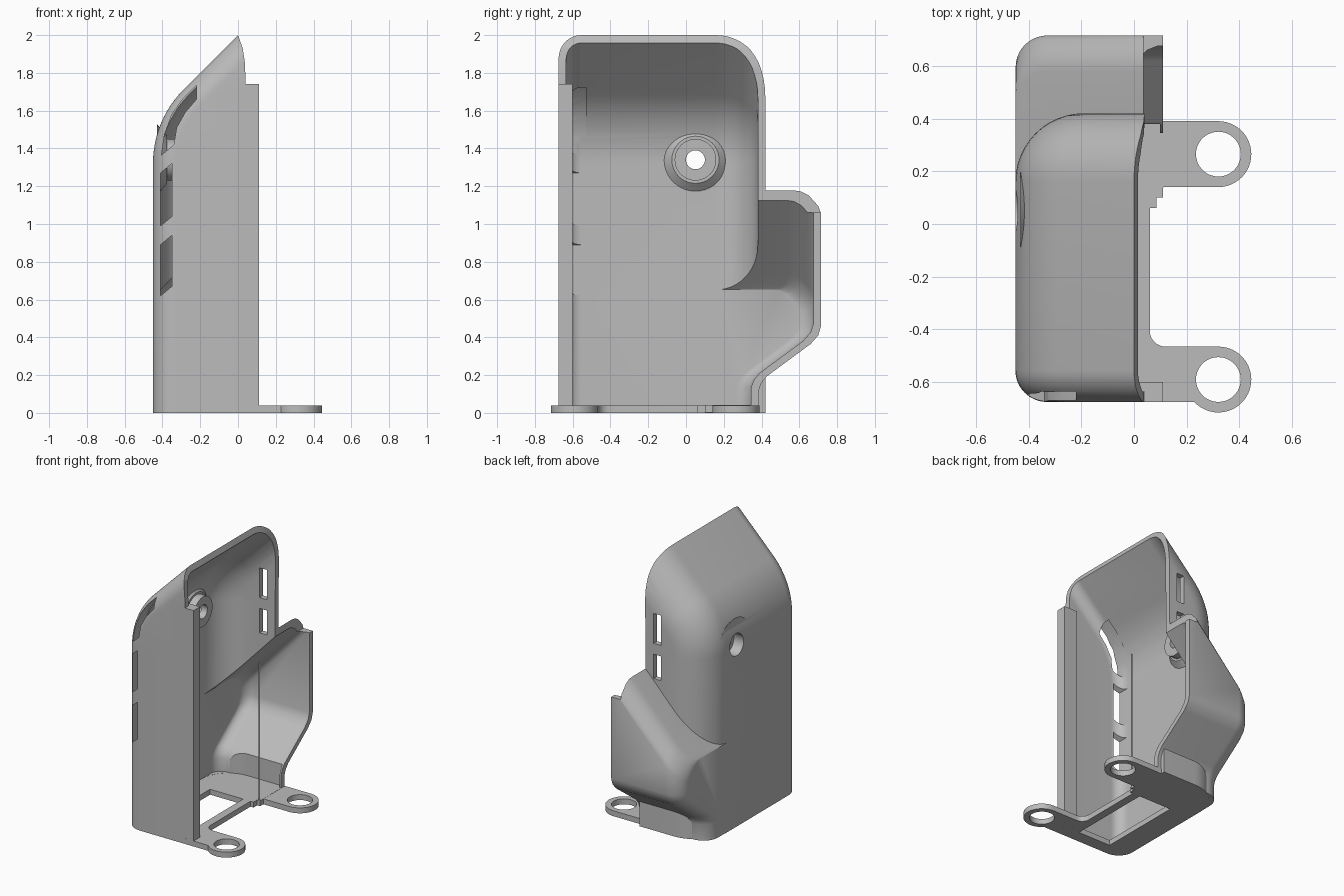
import bpy, bmesh
from math import sin, cos, radians, pi

if "Cube" in bpy.data.objects:
    bpy.data.objects.remove(bpy.data.objects["Cube"])

grey = bpy.data.materials.new("plain grey")
grey.use_nodes = True
grey.diffuse_color = (0.5, 0.5, 0.5, 1)
grey.node_tree.nodes["Principled BSDF"].inputs["Base Color"].default_value = (0.5, 0.5, 0.5, 1)

WALL = 0.04


def loft(name, rings):
    """Closed solid through a list of equal-length rings."""
    bm = bmesh.new()
    rows = [[bm.verts.new(p) for p in ring] for ring in rings]
    n = len(rows[0])
    for a, b in zip(rows, rows[1:]):
        for i in range(n):
            j = (i + 1) % n
            bm.faces.new((a[i], a[j], b[j], b[i]))
    bm.faces.new(rows[0])
    bm.faces.new(rows[-1])
    bmesh.ops.recalc_face_normals(bm, faces=bm.faces)
    mesh = bpy.data.meshes.new(name)
    bm.to_mesh(mesh)
    bm.free()
    mesh.materials.append(grey)
    ob = bpy.data.objects.new(name, mesh)
    bpy.context.collection.objects.link(ob)
    return ob


def prism(name, xz, y0, y1):
    return loft(name, [[(x, y, z) for x, z in xz] for y in (y0, y1)])


def box(name, x0, x1, y0, y1, z0, z1):
    return prism(name, [(x0, z0), (x1, z0), (x1, z1), (x0, z1)], y0, y1)


def cone(name, y, z, x0, x1, r0, r1, n=40):
    ring = [(cos(2 * pi * i / n), sin(2 * pi * i / n)) for i in range(n)]
    return loft(name, [[(x, y + r * c, z + r * s) for c, s in ring]
                       for x, r in ((x0, r0), (x1, r1))])


def arc(cx, cy, r, a0, a1, n=12):
    angles = [radians(a0 + (a1 - a0) * i / n) for i in range(n + 1)]
    return [(cx + r * cos(a), cy + r * sin(a)) for a in angles]


def combine(target, tool, operation):
    mod = target.modifiers.new("combine", 'BOOLEAN')
    mod.operation = operation
    mod.solver = 'EXACT'
    mod.object = tool
    bpy.context.view_layer.objects.active = target
    bpy.ops.object.modifier_apply(modifier=mod.name)
    bpy.data.objects.remove(tool)


def tower(name, t, depth, z0, run):
    """U-shaped section swept up the side wall and over the sloping top."""
    front, back = -0.675 + t, 0.42 - t
    rf, rb = 0.12 - t, 0.26 - t
    section = [(depth, front)] + arc(t + rf, front + rf, rf, 270, 180)
    section += arc(t + rb, back - rb, rb, 180, 90) + [(depth, back)]
    radius, cx, cz = 0.55, 0.10, 1.322
    stations = [(-0.45, z0, 0)]
    for i in range(13):
        a = radians(45 * i / 12)
        stations.append((cx - radius * cos(a), cz + radius * sin(a), a))
    x, z, a = stations[-1]
    stations.append((x + run, z + run, a))
    return loft(name, [[(x + u * cos(a), y, z - u * sin(a)) for u, y in section]
                       for x, z, a in stations])


def bulge(name, t, x_end, floor):
    """Rear pocket whose roof climbs towards the open side."""
    r = 0.12 - t
    stations = [(-0.449 + t + r * (1 - cos(a)), r * (1 - sin(a)))
                for a in (radians(9 * i) for i in range(11))]
    stations.append((x_end, 0))
    rings = []
    for x, inset in stations:
        top = 1.17 - 1.3 * t + 1.06 * (x - 0.03)
        k = 0.4 * t
        outer = [(0.385, floor), (0.385, 0.12 + k), (0.40, 0.16 + k), (0.43, 0.195 + k),
                 (0.66, 0.365 + k), (0.70, 0.41 + k), (0.715, 0.46 + k),
                 (0.715, top - 0.12), (0.70, top - 0.08), (0.65, top - 0.025),
                 (0.61, top - 0.004), (0.58, top)]
        ring = [(x, 0.1, floor)] + [(x, y - t - inset, z) for y, z in outer]
        rings.append(ring + [(x, 0.1, top)])
    return loft(name, rings)


# Outer shell, then hollow it out
shell = tower("shell", 0, 0.535, 0, 0.5)
combine(shell, bulge("pocket", 0, 0.11, 0.001), 'UNION')
combine(shell, tower("cavity", WALL, 0.548, WALL, 0.6), 'DIFFERENCE')
combine(shell, bulge("pocket_cavity", WALL, 0.3, WALL + 0.001), 'DIFFERENCE')

# Trim the open side to the rim line
rim = [(0, 2.6), (0, 2.0), (0.025, 1.93), (0.037, 1.85), (0.04, 1.75),
       (0.035, 1.06), (0.9, 1.06), (0.9, 2.6)]
combine(shell, prism("rim_trim", rim, -1, 1), 'DIFFERENCE')

# Front lip along the open edge
combine(shell, box("front_lip", 0, 0.11, -0.675, -0.6, 0, 1.74), 'UNION')

# Screw boss with a counterbore from outside
combine(shell, cone("boss_foot", 0.05, 1.34, -0.43, -0.375, 0.19, 0.125), 'UNION')
combine(shell, cone("boss", 0.05, 1.34, -0.43, -0.32, 0.11, 0.11), 'UNION')
combine(shell, cone("counterbore", 0.05, 1.34, -0.6, -0.37, 0.08, 0.08), 'DIFFERENCE')
combine(shell, cone("screw_hole", 0.05, 1.34, -0.6, -0.2, 0.05, 0.05), 'DIFFERENCE')

# Vents in the front corner, the top one following the curve
for z0, z1 in ((0.62, 0.94), (0.99, 1.32)):
    slot = [(-0.41, z0), (-0.35, z0 + 0.05), (-0.35, z1), (-0.41, z1 - 0.05)]
    combine(shell, prism("front_vent", slot, -0.8, -0.53), 'DIFFERENCE')
curved = [(-0.405, 1.365), (-0.39, 1.47), (-0.35, 1.58), (-0.29, 1.665), (-0.22, 1.735),
          (-0.22, 1.66), (-0.28, 1.59), (-0.325, 1.51), (-0.34, 1.42)]
combine(shell, prism("top_vent", curved, -0.8, -0.53), 'DIFFERENCE')

# Vents in the back wall
for z0, z1 in ((1.12, 1.3), (1.38, 1.6)):
    combine(shell, box("back_vent", -0.09, -0.03, 0.34, 0.5, z0, z1), 'DIFFERENCE')

# Window in the floor
combine(shell, box("floor_window", -0.27, 0.3, -0.58, 0.06, -0.1, 0.1), 'DIFFERENCE')

# Base plate with two mounting lugs
outline = [(0, -0.675)] + arc(0.32, -0.59, 0.125, -137, 90, 28)
outline += arc(0.12, -0.405, 0.06, 270, 180) + arc(0.12, 0.08, 0.06, 180, 90)
outline += arc(0.32, 0.265, 0.125, -90, 90, 24) + [(0, 0.39)]
holes = [arc(0.32, y, 0.085, 0, 350, 35) for y in (-0.59, 0.265)]
curve = bpy.data.curves.new("base_plate", 'CURVE')
curve.dimensions = '2D'
curve.fill_mode = 'BOTH'
curve.extrude = WALL / 2
for pts in [outline] + holes:
    spline = curve.splines.new('POLY')
    spline.points.add(len(pts) - 1)
    for p, (x, y) in zip(spline.points, pts):
        p.co = (x, y, 0, 1)
    spline.use_cyclic_u = True
curve.materials.append(grey)
plate = bpy.data.objects.new("base_plate", curve)
plate.location.z = WALL / 2
bpy.context.collection.objects.link(plate)

# Finish: mesh the plate and smooth the rounded surfaces
bpy.ops.object.select_all(action='DESELECT')
plate.select_set(True)
bpy.context.view_layer.objects.active = plate
bpy.ops.object.convert(target='MESH')
shell.select_set(True)
bpy.context.view_layer.objects.active = shell
bpy.ops.object.shade_smooth_by_angle(angle=radians(32))
